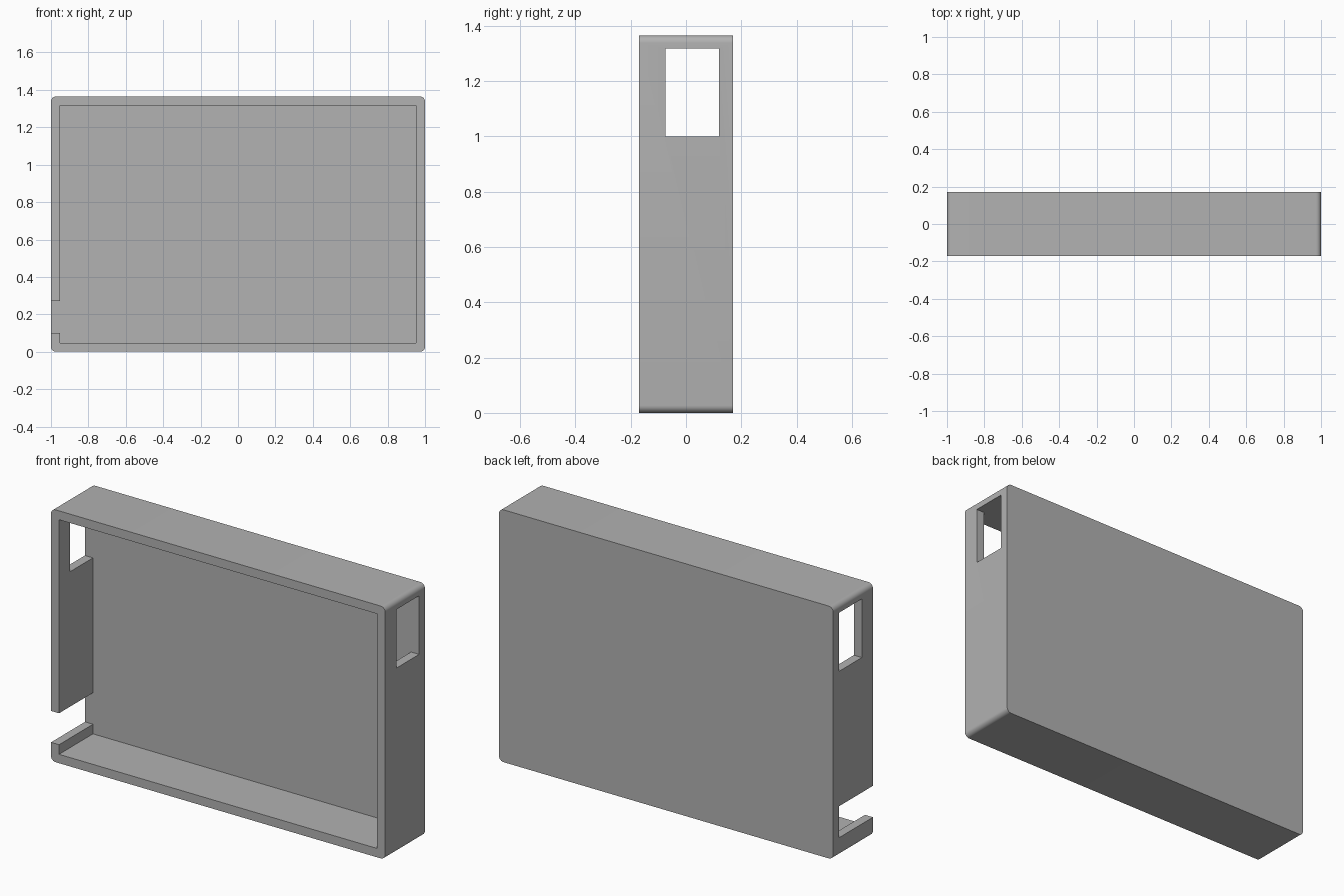
import bpy, bmesh, math
from mathutils import Vector

cube = bpy.data.objects.get("Cube")
if cube:
    bpy.data.objects.remove(cube, do_unlink=True)

HEIGHT, HALF_DEPTH = 1.365, 0.17
BACK = 0.12            # inner face of the back panel
WALL = 0.048           # wall thickness
CORNER = 0.027         # outer corner radius

grey = bpy.data.materials.new("plain_grey")
grey.use_nodes = True
colour = (0.445, 0.445, 0.445, 1)
grey.diffuse_color = colour
grey.node_tree.nodes["Principled BSDF"].inputs["Base Color"].default_value = colour


def box(name, low, high, radius=0):
    """Box between two corners, optionally rounding its edges along y."""
    low, high = Vector(low), Vector(high)
    bm = bmesh.new()
    bmesh.ops.create_cube(bm, size=1)
    for v in bm.verts:
        v.co = (low + high) / 2 + v.co * (high - low)
    if radius:
        edges = [e for e in bm.edges
                 if abs(e.verts[0].co.y - e.verts[1].co.y) > 0.01]
        bmesh.ops.bevel(bm, geom=edges, offset=radius, segments=8,
                        profile=0.5, affect='EDGES')
    mesh = bpy.data.meshes.new(name)
    bm.to_mesh(mesh)
    bm.free()
    mesh.materials.append(grey)
    obj = bpy.data.objects.new(name, mesh)
    bpy.context.collection.objects.link(obj)
    return obj


# Outer shell with rounded long corners
case = box("open_case", (-1, -HALF_DEPTH, 0), (1, HALF_DEPTH, HEIGHT), CORNER)

# Hollow interior, window through both side walls, notch in the right wall
cutters = [
    box("interior_cutter", (-1 + WALL, -0.5, WALL),
        (1 - WALL, BACK, HEIGHT - WALL)),
    box("window_cutter", (-1.2, -0.075, 1.0), (1.2, BACK, HEIGHT - WALL)),
    box("notch_cutter", (-1.2, -0.5, 0.1), (-0.8, BACK, 0.27)),
]
for cutter in cutters:
    cut = case.modifiers.new(cutter.name, 'BOOLEAN')
    cut.operation = 'DIFFERENCE'
    cut.solver = 'EXACT'
    cut.object = cutter

# Apply the cuts and remove the helpers
bpy.ops.object.select_all(action='DESELECT')
bpy.context.view_layer.objects.active = case
case.select_set(True)
for cutter in cutters:
    bpy.ops.object.modifier_apply(modifier=cutter.name)
for cutter in cutters:
    bpy.data.objects.remove(cutter, do_unlink=True)
bpy.ops.object.shade_smooth_by_angle(angle=math.radians(30))
